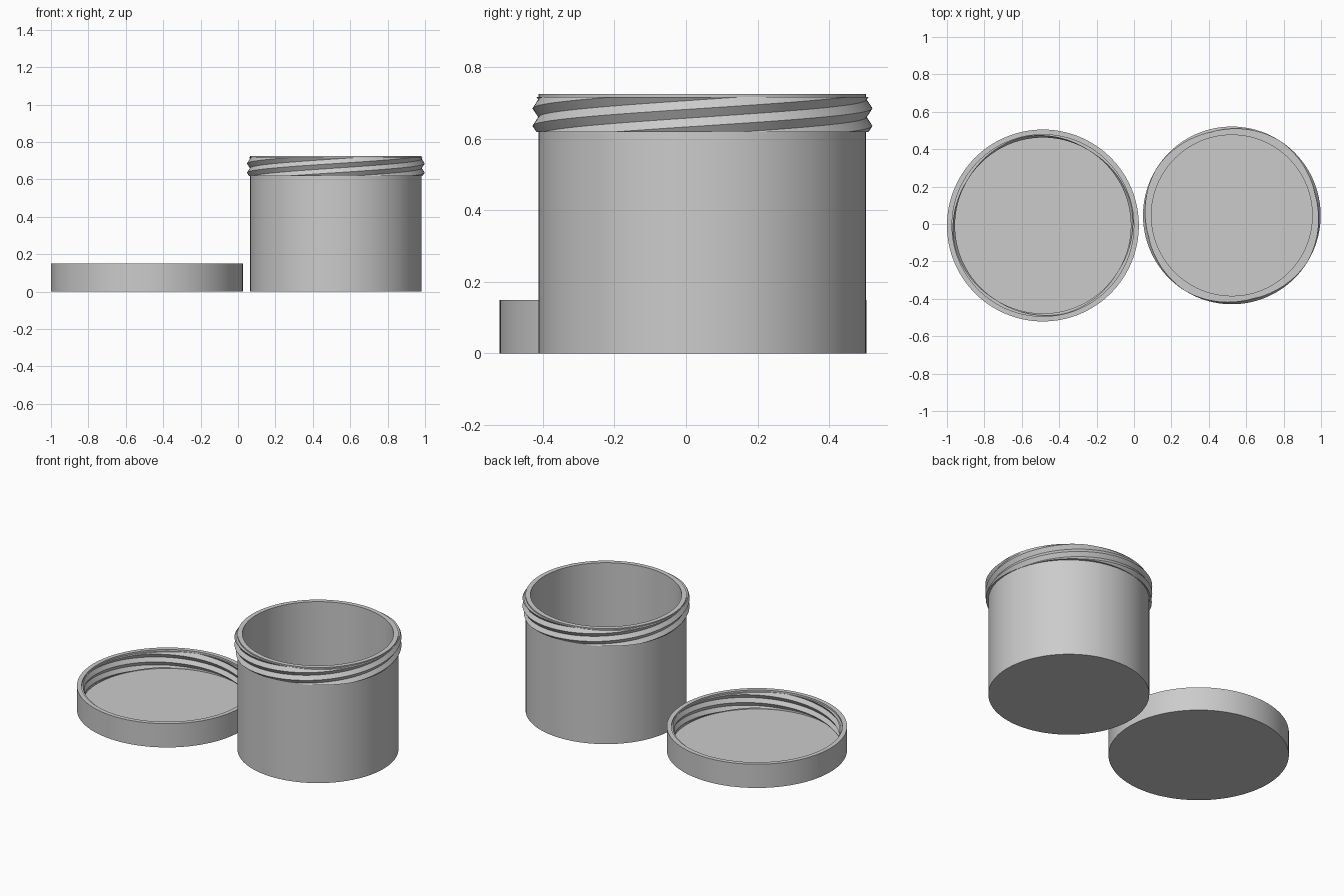
import bpy
import bmesh
from math import cos, sin, pi, radians, hypot

SEGMENTS = 128
STARTS = 4          # thread starts
HALF_PITCH = 0.0245  # valley to crest height

cube = bpy.data.objects.get("Cube")
if cube:
    bpy.data.objects.remove(cube)

grey = bpy.data.materials.new("light_grey_plastic")
grey.use_nodes = True
colour = (0.6, 0.6, 0.6, 1)
grey.diffuse_color = colour
grey.node_tree.nodes["Principled BSDF"].inputs["Base Color"].default_value = colour


def finish(name, bm, location):
    """Turn a bmesh into a placed object with smooth sides and crisp edges."""
    mesh = bpy.data.meshes.new(name)
    bm.to_mesh(mesh)
    bm.free()
    mesh.materials.append(grey)
    mesh.shade_smooth()
    mesh.set_sharp_from_angle(angle=radians(30))
    obj = bpy.data.objects.new(name, mesh)
    obj.location = location
    bpy.context.collection.objects.link(obj)
    return obj


def cup(name, location, outer, inner, height, floor):
    """Open round container made by spinning a wall profile."""
    bm = bmesh.new()
    profile = [(outer, 0), (outer, height), (inner, height), (inner, floor)]
    rings = []
    for radius, z in profile:
        rings.append([bm.verts.new((radius * cos(2 * pi * i / SEGMENTS),
                                    radius * sin(2 * pi * i / SEGMENTS), z))
                      for i in range(SEGMENTS)])
    for low, high in zip(rings, rings[1:]):
        for i in range(SEGMENTS):
            j = (i + 1) % SEGMENTS
            bm.faces.new((low[i], low[j], high[j], high[i]))
    bm.faces.new(rings[0][::-1])  # underside
    bm.faces.new(rings[-1])       # inside floor
    return finish(name, bm, location)


def thread(name, location, root, crest, bottom, top, phase):
    """Multi-start V thread, trimmed flat at both ends and sunk into the wall."""
    bm = bmesh.new()
    rows_per_turn = 2 * STARTS
    rows = []
    for k in range(-rows_per_turn - 4, rows_per_turn):
        radius = crest if k % 2 else root
        row = []
        for i in range(SEGMENTS + 1):
            turn = i / SEGMENTS
            angle = 2 * pi * turn + phase
            z = bottom + HALF_PITCH * (k + rows_per_turn * turn)
            row.append(bm.verts.new((radius * cos(angle), radius * sin(angle), z)))
        rows.append(row)
    inward = crest < root
    for low, high in zip(rows, rows[1:]):
        for i in range(SEGMENTS):
            quad = (low[i], low[i + 1], high[i + 1], high[i])
            bm.faces.new(quad[::-1] if inward else quad)
    bmesh.ops.remove_doubles(bm, verts=bm.verts, dist=0.0001)

    # trim to the threaded band
    for z, direction in ((bottom, -1), (top, 1)):
        bmesh.ops.bisect_plane(bm, geom=bm.verts[:] + bm.edges[:] + bm.faces[:],
                               plane_co=(0, 0, z), plane_no=(0, 0, direction),
                               clear_outer=True)

    # flat end faces running back into the wall
    core = root + (0.003 if inward else -0.003)
    border = [e for e in bm.edges if e.is_boundary]
    result = bmesh.ops.extrude_edge_only(bm, edges=border)
    for v in result["geom"]:
        if isinstance(v, bmesh.types.BMVert):
            scale = core / hypot(v.co.x, v.co.y)
            v.co.x *= scale
            v.co.y *= scale
    return finish(name, bm, location)


# Jar standing on the left with an outside thread below its rim
jar_place = (0.523, 0.046, 0)
cup("jar_body", jar_place, outer=0.458, inner=0.43, height=0.725, floor=0.03)
thread("jar_thread", jar_place, root=0.459, crest=0.475,
       bottom=0.619, top=0.717, phase=radians(14))

# Lid lying open side up with a matching inside thread
lid_place = (-0.487, -0.008, 0)
cup("lid_body", lid_place, outer=0.513, inner=0.486, height=0.149, floor=0.03)
thread("lid_thread", lid_place, root=0.485, crest=0.47,
       bottom=0.04, top=0.138, phase=radians(14))
